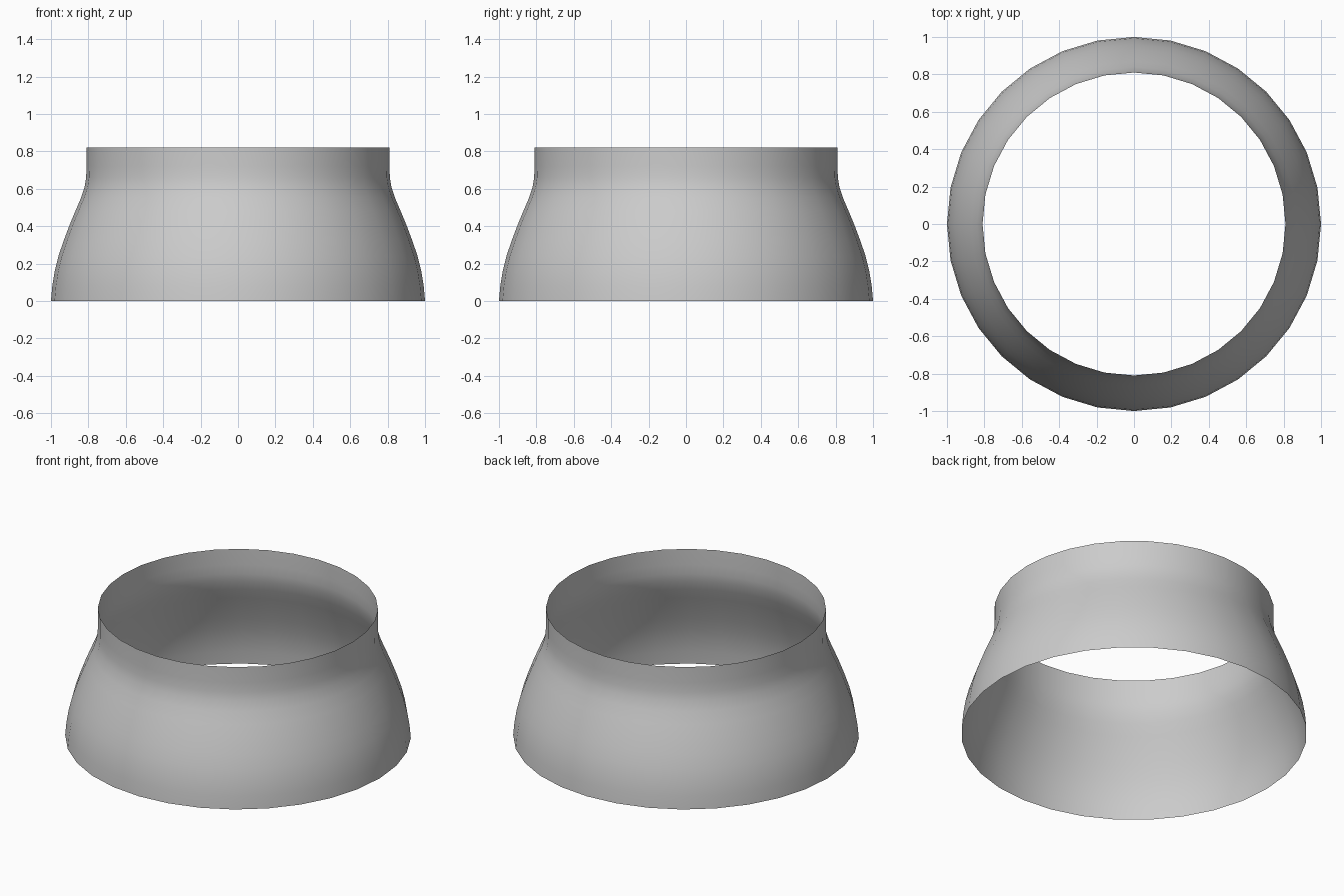
import bpy
import math

cube = bpy.data.objects.get("Cube")
if cube:
    bpy.data.objects.remove(cube, do_unlink=True)

SIDES = 32

# Plain grey material
grey = bpy.data.materials.new("plain_grey")
grey.use_nodes = True
colour = (0.6, 0.6, 0.6, 1.0)
grey.diffuse_color = colour
grey.node_tree.nodes["Principled BSDF"].inputs["Base Color"].default_value = colour

# Profile (radius, height): flared skirt rising to a straight neck
profile = [(1.0, 0.0), (0.993, 0.08), (0.98, 0.16), (0.96, 0.24),
           (0.933, 0.32), (0.903, 0.4), (0.87, 0.48), (0.84, 0.55),
           (0.82, 0.61), (0.812, 0.66), (0.81, 0.72), (0.81, 0.82)]

# Open sleeve: a single-walled surface of revolution, without caps
verts = []
for radius, height in profile:
    for i in range(SIDES):
        a = math.tau * i / SIDES
        verts.append((radius * math.cos(a), radius * math.sin(a), height))

faces = []
for ring in range(len(profile) - 1):
    low, high = ring * SIDES, (ring + 1) * SIDES
    for i in range(SIDES):
        j = (i + 1) % SIDES
        faces.append((low + i, low + j, high + j, high + i))

mesh = bpy.data.meshes.new("flared_collar")
mesh.from_pydata(verts, [], faces)
mesh.materials.append(grey)
mesh.shade_smooth()
collar = bpy.data.objects.new("flared_collar", mesh)
bpy.context.collection.objects.link(collar)
